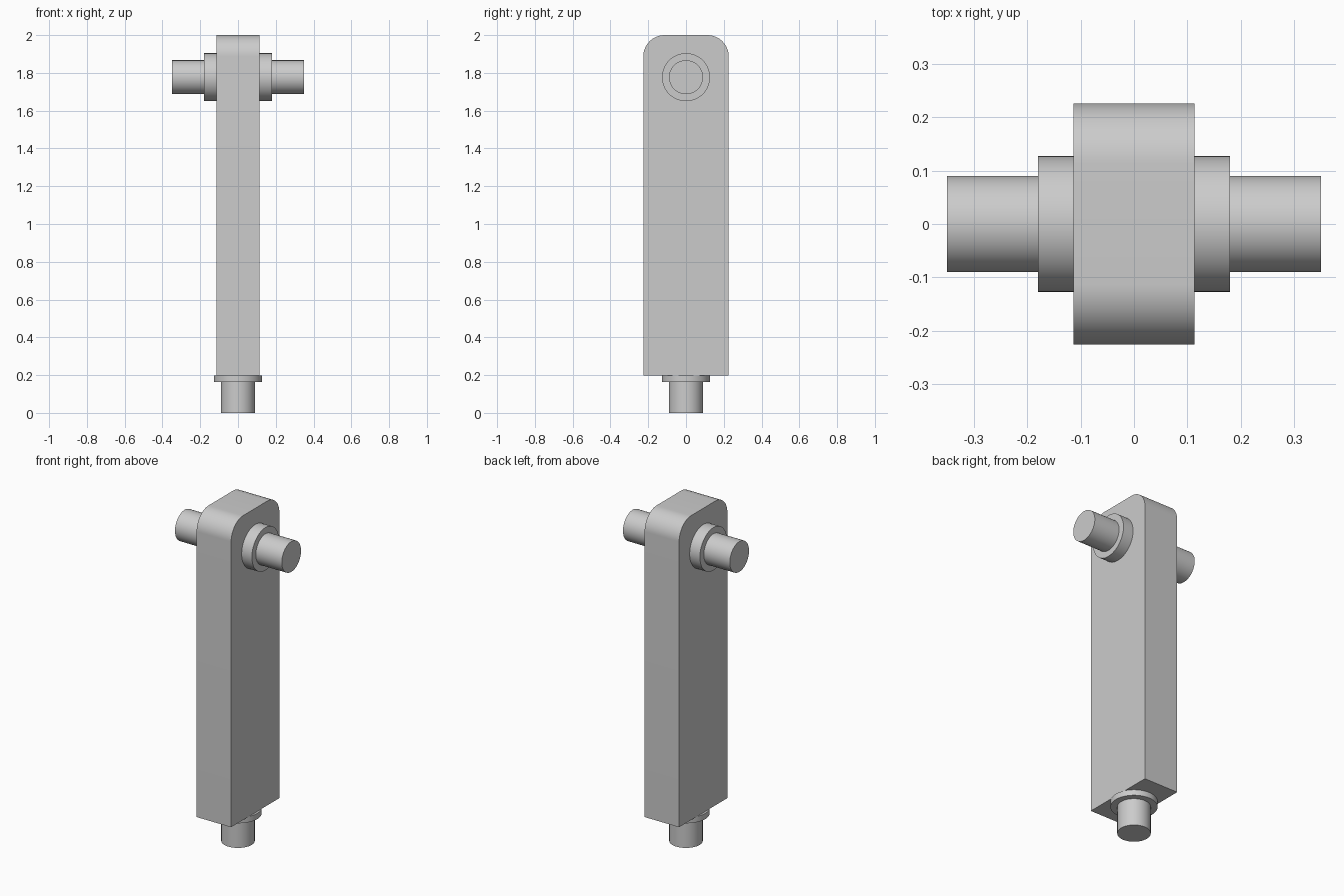
import bpy
import math
from mathutils import Vector

cube = bpy.data.objects.get("Cube")
if cube:
    bpy.data.objects.remove(cube, do_unlink=True)

# Plain grey metal
grey = bpy.data.materials.new("plain_grey")
grey.use_nodes = True
colour = (0.6, 0.6, 0.6, 1)
grey.diffuse_color = colour
grey.node_tree.nodes["Principled BSDF"].inputs["Base Color"].default_value = colour

HALF_X, HALF_Y = 0.113, 0.226
BOTTOM, TOP = 0.197, 2.0
CORNER = 0.113
AXLE_Z = 1.777
PIN_R, COLLAR_R = 0.09, 0.127


def finish(obj, name):
    obj.name = obj.data.name = name
    obj.data.materials.append(grey)
    bpy.ops.object.select_all(action="DESELECT")
    obj.select_set(True)
    bpy.context.view_layer.objects.active = obj
    bpy.ops.object.shade_smooth_by_angle(angle=math.radians(30))


def rod(name, start, end, radius):
    """Cylinder running between two points."""
    a, b = Vector(start), Vector(end)
    axis = b - a
    bpy.ops.mesh.primitive_cylinder_add(
        vertices=64, radius=radius, depth=axis.length, location=(a + b) / 2,
        rotation=axis.to_track_quat("Z", "Y").to_euler())
    finish(bpy.context.object, name)


# Bar: side profile with rounded top corners, extruded across x
profile = [(-HALF_Y, BOTTOM), (HALF_Y, BOTTOM)]
steps = 16
for side, first in ((1, 0), (-1, 90)):
    for i in range(steps + 1):
        t = math.radians(first + 90 * i / steps)
        profile.append((side * (HALF_Y - CORNER) + CORNER * math.cos(t),
                        TOP - CORNER + CORNER * math.sin(t)))
n = len(profile)
verts = [(x, y, z) for x in (-HALF_X, HALF_X) for y, z in profile]
faces = [list(range(n))[::-1], list(range(n, 2 * n))]
faces += [(i, (i + 1) % n, (i + 1) % n + n, i + n) for i in range(n)]
mesh = bpy.data.meshes.new("bar")
mesh.from_pydata(verts, [], faces)
bar = bpy.data.objects.new("bar", mesh)
bpy.context.collection.objects.link(bar)
finish(bar, "bar")

# Side collars and axle pins
for side, sign in (("left", 1), ("right", -1)):
    face, shoulder, tip = (sign * d for d in (HALF_X - 0.01, 0.18, 0.35))
    rod(side + "_collar", (face, 0, AXLE_Z), (shoulder, 0, AXLE_Z), COLLAR_R)
    rod(side + "_axle_pin", (face, 0, AXLE_Z), (tip, 0, AXLE_Z), PIN_R)

# Bottom collar and pin
rod("bottom_collar", (0, 0, 0.163), (0, 0, BOTTOM), COLLAR_R)
rod("bottom_pin", (0, 0, 0), (0, 0, 0.18), PIN_R)
